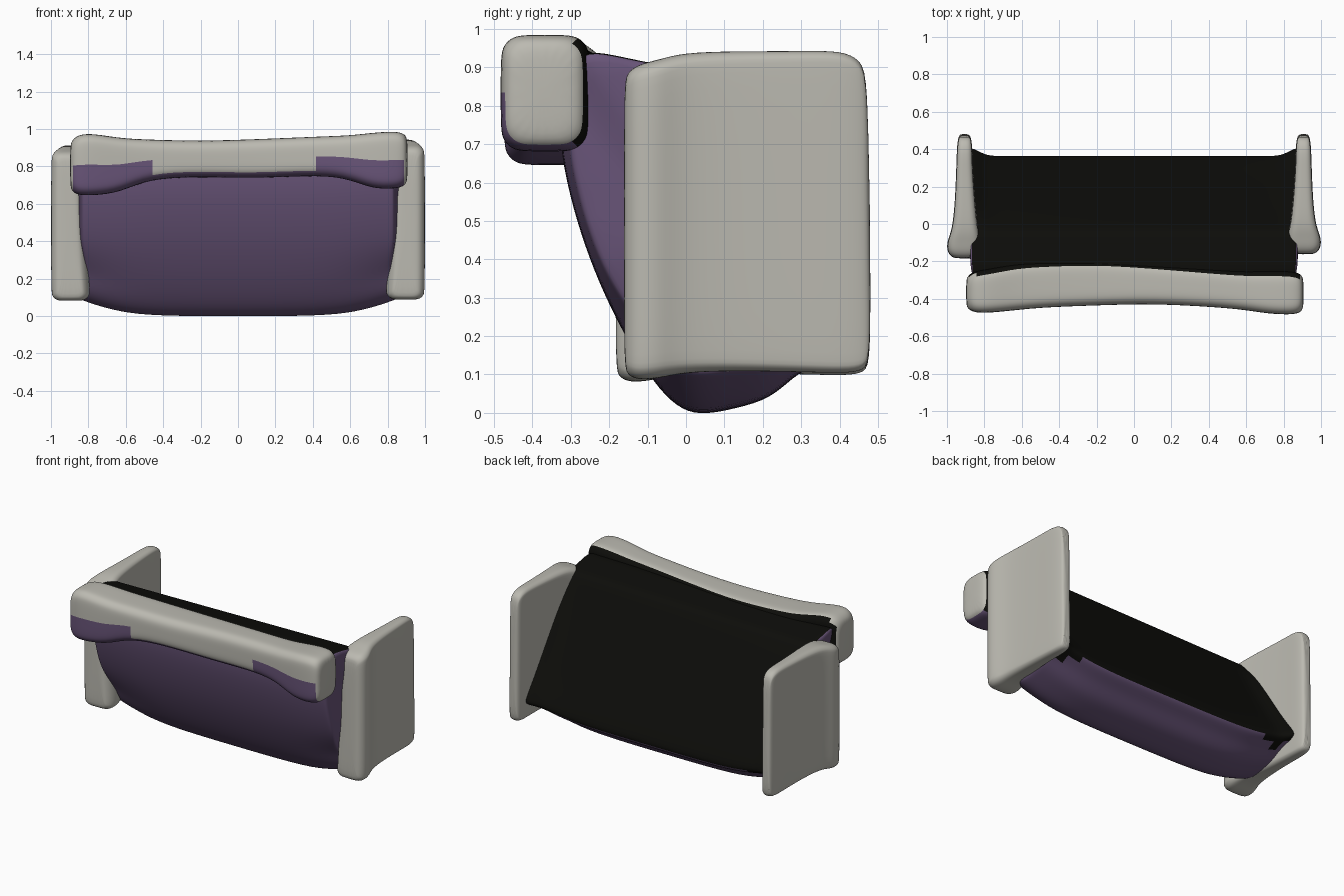
import bpy, bmesh, math


def material(name, rgb):
    m = bpy.data.materials.new(name)
    m.diffuse_color = (*rgb, 1)
    return m


CREAM = material("cream", (0.50, 0.49, 0.44))
PURPLE = material("purple", (0.14, 0.09, 0.19))
DARK = material("dark", (0.004, 0.004, 0.003))


def loft(name, loops, paint):
    """Skin closed loops, cap the ends, colour faces and smooth."""
    bm = bmesh.new()
    rings = [[bm.verts.new(p) for p in loop] for loop in loops]
    n = len(rings[0])
    for a, b in zip(rings, rings[1:]):
        for i in range(n):
            j = (i + 1) % n
            bm.faces.new((a[i], a[j], b[j], b[i]))
    bm.faces.new(rings[0])
    bm.faces.new(rings[-1])
    bmesh.ops.recalc_face_normals(bm, faces=bm.faces)
    bm.normal_update()
    for f in bm.faces:
        f.material_index = paint(f.calc_center_median(), f.normal)
        f.smooth = True
    me = bpy.data.meshes.new(name)
    bm.to_mesh(me)
    bm.free()
    for m in (CREAM, PURPLE, DARK):
        me.materials.append(m)
    ob = bpy.data.objects.new(name, me)
    bpy.context.collection.objects.link(ob)
    sub = ob.modifiers.new("smooth", 'SUBSURF')
    sub.levels = sub.render_levels = 2
    return ob


def round_rect(u0, u1, v0, v1, r):
    """Rounded rectangle with a mid point on each side."""
    um, vm = (u0 + u1) / 2, (v0 + v1) / 2
    pts = []
    for cu, cv, a0, mid in ((u1 - r, v1 - r, 0, (um, v1)),
                            (u0 + r, v1 - r, 90, (u0, vm)),
                            (u0 + r, v0 + r, 180, (um, v0)),
                            (u1 - r, v0 + r, 270, (u1, vm))):
        for k in range(4):
            a = math.radians(a0 + 30 * k)
            pts.append((cu + r * math.cos(a), cv + r * math.sin(a)))
        pts.append(mid)
    return pts


# wedge body: curved front, rounded belly, slanted back
PROFILE = [(-0.28, 0.935), (-0.33, 0.85), (-0.33, 0.72), (-0.315, 0.62),
           (-0.285, 0.50), (-0.24, 0.37), (-0.185, 0.25), (-0.13, 0.15),
           (-0.07, 0.06), (-0.01, 0.005), (0.05, -0.005), (0.13, 0.012),
           (0.22, 0.036), (0.28, 0.095), (0.335, 0.125), (0.368, 0.15),
           (0.362, 0.19), (0.28, 0.335), (0.165, 0.54), (0.055, 0.73),
           (-0.015, 0.855), (-0.045, 0.892), (-0.10, 0.90), (-0.19, 0.92)]


def body_loop(x, inset=0.0):
    end = max(0, (abs(x) - 0.45) / 0.42)
    flare = max(0, (abs(x) - 0.78) / 0.1)
    out = []
    for y, z in PROFILE:
        xx, yy = x, y
        zz = z + 0.10 * end ** 1.7 * max(0, 1 - z / 0.4) + 0.015 * x * (z > 0.8)
        if y < -0.1 and z < 0.88:          # front tucks in at the ends
            yy += 0.02 * max(0, (abs(x) - 0.6) / 0.25)
            xx *= 0.955 if z > 0.3 else 0.935
        elif 0 < y and 0.1 < z < 0.8:      # back blends into the panels
            yy += 0.05 * flare
        out.append((xx, yy + (0.02 - yy) * inset, zz + (0.5 - zz) * inset))
    return out


stations = [-0.881, -0.87, -0.83, -0.78, -0.7, -0.55, -0.3, 0,
            0.3, 0.55, 0.7, 0.78, 0.83, 0.87, 0.881]
loft("body", [body_loop(x, 0.05 if abs(x) > 0.88 else 0) for x in stations],
     lambda c, n: 2 if (n.y > 0.25 and c.z > 0.16) or n.z > 0.6 else 1)

# top roll: thicker, drooping ends; columns are x, y0, y1, z0, z1
ROLL = [(-0.898, -0.43, -0.30, 0.70, 0.91), (-0.888, -0.455, -0.275, 0.665, 0.94),
        (-0.85, -0.475, -0.25, 0.645, 0.972), (-0.77, -0.475, -0.24, 0.645, 0.975),
        (-0.63, -0.46, -0.21, 0.66, 0.95), (-0.48, -0.445, -0.20, 0.735, 0.943),
        (-0.2, -0.435, -0.19, 0.745, 0.935), (0.1, -0.425, -0.21, 0.735, 0.945),
        (0.45, -0.445, -0.24, 0.755, 0.96), (0.6, -0.46, -0.25, 0.73, 0.965),
        (0.72, -0.48, -0.25, 0.68, 0.98), (0.84, -0.485, -0.25, 0.68, 0.988),
        (0.893, -0.475, -0.265, 0.695, 0.975), (0.908, -0.44, -0.30, 0.73, 0.94)]
loft("top_roll", [[(x, u, v) for u, v in round_rect(y0, y1, z0, z1, 0.055)]
                  for x, y0, y1, z0, z1 in ROLL],
     lambda c, n: 2 if n.y > 0.5 else
     (1 if c.z < 0.78 + 0.06 * (abs(c.x) > 0.5) and abs(n.x) < 0.8 else 0))

# side panels: thick front post thinning to the back; columns y, x0, x1, z0, z1
PANEL = [(-0.162, 0.87, 0.95, 0.13, 0.85), (-0.155, 0.85, 0.975, 0.10, 0.885),
         (-0.125, 0.825, 1.0, 0.085, 0.908), (-0.07, 0.815, 1.0, 0.09, 0.92),
         (-0.01, 0.835, 0.972, 0.105, 0.938), (0.12, 0.85, 0.957, 0.11, 0.942),
         (0.3, 0.863, 0.95, 0.107, 0.942), (0.41, 0.865, 0.947, 0.103, 0.944),
         (0.46, 0.87, 0.94, 0.11, 0.92), (0.48, 0.885, 0.93, 0.14, 0.87)]
for side, label, front, drop in ((-1, "left", 0.022, 0.03), (1, "right", 0, 0)):
    loops = []
    for y, x0, x1, z0, z1 in PANEL:
        loop = []
        for u, v in round_rect(x0, x1, z0, z1, 0.2 * (x1 - x0) + 0.012):
            yy = y + 0.012 * (0.5 - v) * (y > 0.4)
            if y < 0:                      # left post stands further forward
                yy -= front
                u -= 0.03 * (u < 0.9 and v < 0.3)
            v -= drop * (1 if v > 0.5 else 0.2)
            loop.append((side * u, yy, v))
        loops.append(loop)
    loft(label + "_side_panel", loops, lambda c, n: 0)
